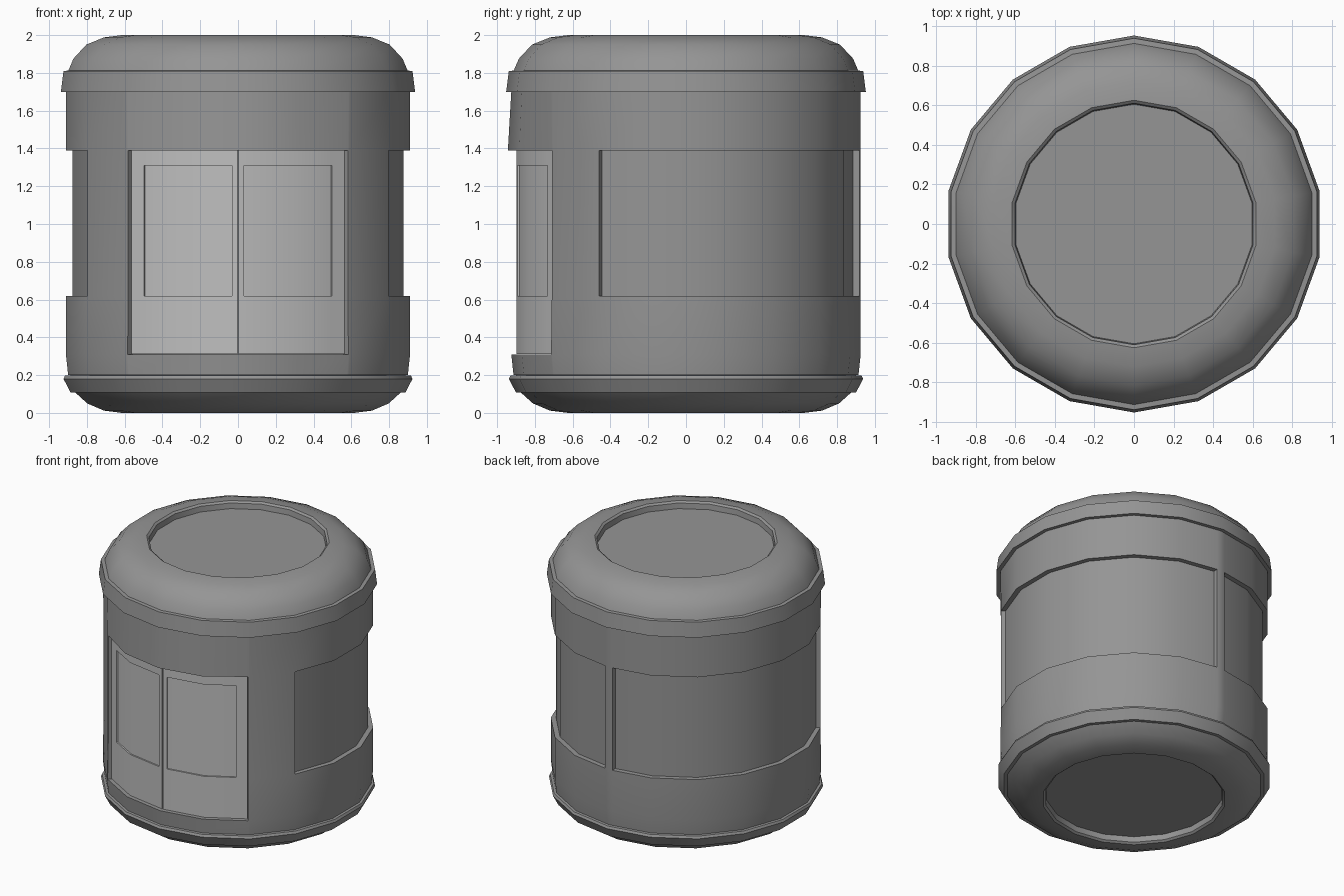
import bpy, bmesh, math

if "Cube" in bpy.data.objects:
    bpy.data.objects.remove(bpy.data.objects["Cube"])

SIDES = 18
STEP = 360 / SIDES


def material(name, value):
    m = bpy.data.materials.new(name)
    m.diffuse_color = (value, value, value, 1)
    m.use_nodes = True
    m.node_tree.nodes["Principled BSDF"].inputs["Base Color"].default_value = m.diffuse_color
    return m


GREY = material("mid_grey", 0.30)
LIGHT = material("light_grey", 0.52)


def point(t, r, z):
    """Point on an 18-sided ring; t is degrees from the front (-y)."""
    r *= math.cos(math.radians(STEP / 2)) / math.cos(math.radians(t % STEP - STEP / 2))
    a = math.radians(t - 90)
    return (r * math.cos(a), r * math.sin(a), z)


def finish(name, bm, mat):
    mesh = bpy.data.meshes.new(name)
    bm.to_mesh(mesh)
    bm.free()
    mesh.materials.append(mat)
    ob = bpy.data.objects.new(name, mesh)
    bpy.context.collection.objects.link(ob)
    bpy.ops.object.select_all(action='DESELECT')
    ob.select_set(True)
    bpy.context.view_layer.objects.active = ob
    bpy.ops.object.shade_smooth_by_angle(angle=math.radians(32))
    return ob


def revolve(name, profile, mat, cap):
    """Profile runs from low to high on the outside; cap closes 'start' or 'end'."""
    bm = bmesh.new()
    rings = [[bm.verts.new(point(i * STEP, r, z)) for i in range(SIDES)] for r, z in profile]
    for lo, hi in zip(rings, rings[1:]):
        for i in range(SIDES):
            j = (i + 1) % SIDES
            bm.faces.new((lo[i], lo[j], hi[j], hi[i]))
    bm.faces.new(rings[-1] if cap == 'end' else rings[0][::-1])
    return finish(name, bm, mat)


def shell(name, ts, zs, radius, r_in, mat, solid=lambda t, z: True):
    """Curved wall made of cells, with reveals along every open edge."""
    bm = bmesh.new()
    cache = {}

    def vert(t, z, inner):
        wrapped = 180 if t == -180 else t
        key = (wrapped, z, inner)
        if key not in cache:
            cache[key] = bm.verts.new(point(t, r_in if inner else radius(t, z), z))
        return cache[key]

    nt, nz = len(ts) - 1, len(zs) - 1
    closed = ts[-1] - ts[0] == 360

    def filled(i, j):
        if closed:
            i %= nt
        if not (0 <= i < nt and 0 <= j < nz):
            return False
        return solid((ts[i] + ts[i + 1]) / 2, (zs[j] + zs[j + 1]) / 2)

    for i in range(nt):
        for j in range(nz):
            if not filled(i, j):
                continue
            c = [(ts[i], zs[j]), (ts[i + 1], zs[j]), (ts[i + 1], zs[j + 1]), (ts[i], zs[j + 1])]
            bm.faces.new([vert(t, z, False) for t, z in c])
            for k, (di, dj) in enumerate(((0, -1), (1, 0), (0, 1), (-1, 0))):
                if not filled(i + di, j + dj):
                    a, b = c[k], c[(k + 1) % 4]
                    bm.faces.new((vert(*b, False), vert(*a, False), vert(*a, True), vert(*b, True)))
    return finish(name, bm, mat)


# Rounded base and lid with deeply sunken discs, each with a projecting band
revolve("base", [(0.605, 0.052), (0.61, 0.012), (0.625, 0.0), (0.72, 0.012), (0.81, 0.05),
                 (0.875, 0.108), (0.90, 0.108), (0.938, 0.18), (0.93, 0.197), (0.89, 0.2)],
        GREY, 'start')
revolve("lid", [(0.89, 1.70), (0.952, 1.70), (0.938, 1.81), (0.912, 1.812), (0.885, 1.875),
                (0.815, 1.95), (0.72, 1.988), (0.625, 2.0), (0.61, 1.988), (0.605, 1.948)],
        GREY, 'end')

# Outer body with openings for the doors and the two side windows
JAMB = 39.3


def body_radius(t, z):
    if z < 0.25:
        return 0.913
    if 0.6 < z < 1.4 and JAMB <= abs(t) <= 60:
        return 0.92
    front = max(0.0, math.cos(math.radians(t))) ** 4
    return 0.925 + (0.018 * front if abs(z - 1.39) < 0.01 else 0)


def body_solid(t, z):
    if z > 1.39 or z < 0.31:
        return True
    if abs(t) < JAMB:
        return False
    return z < 0.62 or abs(t) < 60 or abs(t) > 178


body_ts = sorted([i * 20 for i in range(-9, 10)] + [-178, 178, -JAMB, JAMB])
shell("body", body_ts, [0.2, 0.31, 0.62, 1.39, 1.70], body_radius, 0.885, GREY, body_solid)

for side, label in ((-1, "left"), (1, "right")):
    # Long recessed side window
    ts = sorted(side * t for t in (60, 80, 100, 120, 140, 160, 178))
    shell(label + "_window", ts, [0.62, 1.39], lambda t, z: 0.889, 0.885, GREY)
    # Front door, a frame around an inset pane
    ts = sorted(side * t for t in (0.2, 2.1, 20, 34.2, 39.1))
    shell(label + "_door", ts, [0.312, 0.62, 1.31, 1.388], lambda t, z: 0.898, 0.882, LIGHT,
          lambda t, z: not (2.1 < abs(t) < 34.2 and 0.62 < z < 1.31))
    ts = sorted(side * t for t in (2.1, 20, 34.2))
    shell(label + "_pane", ts, [0.62, 1.31], lambda t, z: 0.887, 0.882, LIGHT)
